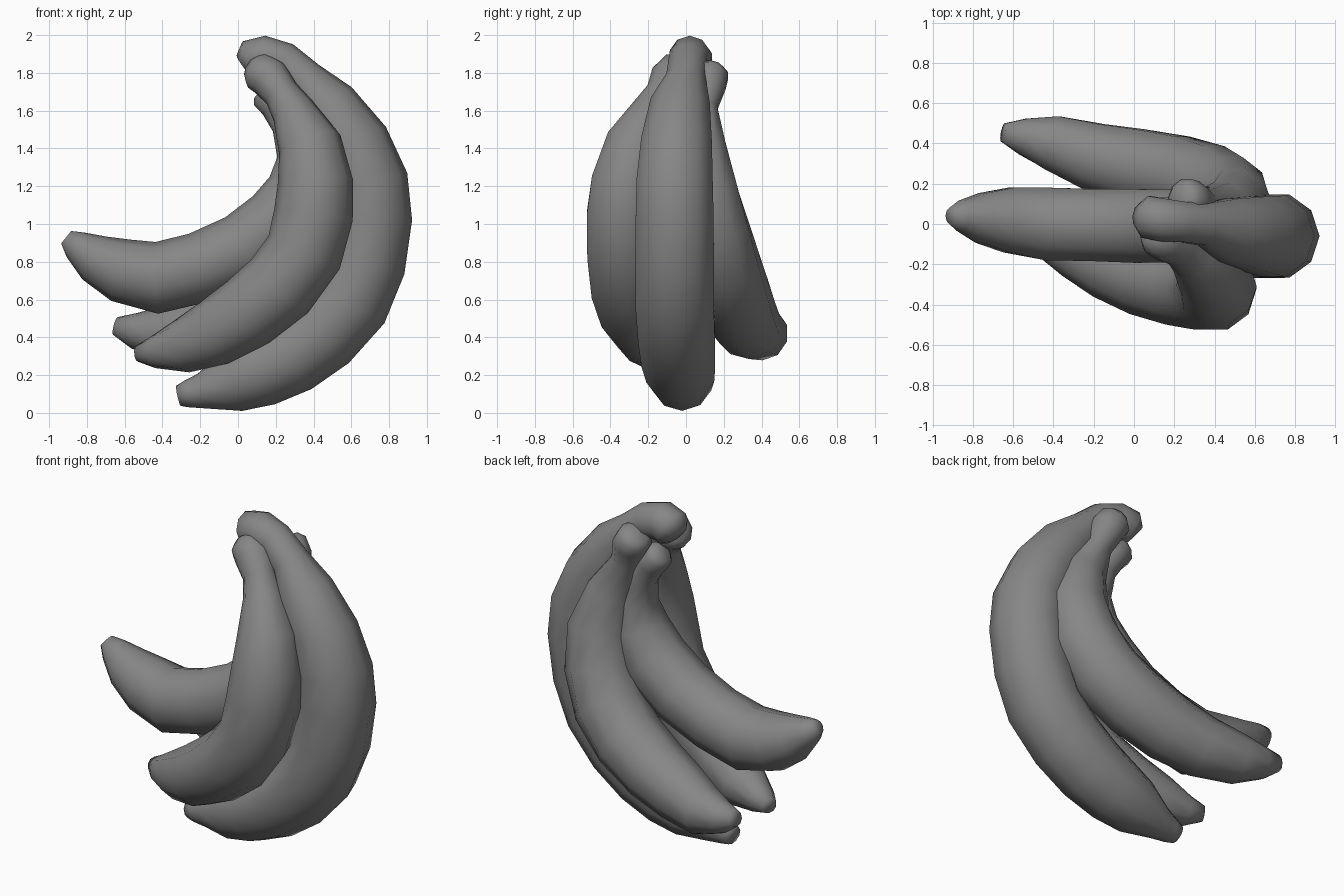
import bpy, bmesh, math
from mathutils import Vector

SIDES = 10

# each ring: x, y, z, radius, running from the stem knob to the tip
outer = [(.03, .04, 1.84, .065), (.065, .035, 1.865, .11), (.14, .02, 1.885, .112),
         (.24, .01, 1.86, .105), (.35, 0, 1.765, .11), (.47, -.03, 1.625, .165),
         (.61, -.05, 1.42, .197), (.69, -.06, 1.22, .212), (.705, -.06, 1.03, .217),
         (.67, -.06, .79, .218), (.59, -.06, .59, .218), (.44, -.05, .42, .214),
         (.28, -.04, .3, .205), (.12, -.03, .22, .19), (-.03, -.02, .165, .163),
         (-.19, -.01, .115, .095), (-.27, -.01, .1, .072), (-.315, -.005, .09, .055)]
front = [(.08, -.03, 1.83, .07), (.11, -.05, 1.81, .105), (.165, -.08, 1.775, .11),
         (.23, -.12, 1.69, .095), (.29, -.17, 1.6, .115), (.38, -.26, 1.42, .17),
         (.41, -.31, 1.22, .2), (.4, -.325, 1.05, .21), (.35, -.325, .85, .208),
         (.22, -.305, .67, .206), (.05, -.265, .53, .197), (-.13, -.2, .42, .178),
         (-.3, -.13, .35, .142), (-.45, -.08, .32, .084), (-.53, -.04, .315, .045)]
middle = [(.12, .05, 1.71, .055), (.145, .05, 1.69, .085), (.2, .045, 1.63, .085),
          (.26, .03, 1.53, .085), (.33, .01, 1.38, .125), (.33, -.01, 1.2, .17),
          (.22, -.01, 1.02, .19), (.03, -.01, .87, .192), (-.2, -.005, .77, .188),
          (-.43, 0, .715, .19), (-.62, .02, .755, .17), (-.76, .03, .82, .13),
          (-.86, .04, .89, .08), (-.91, .04, .93, .042)]
back = [(.23, .135, 1.83, .065), (.25, .13, 1.8, .1), (.29, .115, 1.745, .102),
        (.34, .085, 1.62, .085), (.44, .075, 1.42, .14), (.5, .09, 1.18, .19),
        (.47, .14, .96, .204), (.37, .195, .77, .207), (.21, .245, .63, .203),
        (0, .29, .52, .193), (-.2, .335, .455, .175), (-.41, .405, .42, .142),
        (-.55, .435, .435, .095), (-.65, .455, .46, .048)]


def banana(name, rings, mat):
    """Sweep a round section along the rings and close both ends."""
    bm = bmesh.new()
    pts = [Vector(r[:3]) for r in rings]
    loops = []
    for i, p in enumerate(pts):
        t = (pts[min(i + 1, len(pts) - 1)] - pts[max(i - 1, 0)]).normalized()
        u = t.cross(Vector((0, 1, 0))).normalized()
        v = t.cross(u)
        loop = []
        for k in range(SIDES):
            a = 2 * math.pi * k / SIDES
            loop.append(bm.verts.new(p + rings[i][3] * (u * math.cos(a) + v * math.sin(a))))
        loops.append(loop)
    for a, b in zip(loops, loops[1:]):
        for k in range(SIDES):
            n = (k + 1) % SIDES
            bm.faces.new((a[k], a[n], b[n], b[k]))
    bm.faces.new(loops[0])
    bm.faces.new(loops[-1])
    bmesh.ops.recalc_face_normals(bm, faces=bm.faces)
    for f in bm.faces:
        f.smooth = True
    mesh = bpy.data.meshes.new(name)
    bm.to_mesh(mesh)
    bm.free()
    mesh.materials.append(mat)
    ob = bpy.data.objects.new(name, mesh)
    bpy.context.collection.objects.link(ob)


# dark grey skin
skin = bpy.data.materials.new("dark_grey")
skin.diffuse_color = (.24, .24, .24, 1)

# the four fruits of the bunch
for name, rings in (("outer_banana", outer), ("front_banana", front),
                    ("middle_banana", middle), ("back_banana", back)):
    banana(name, rings, skin)
